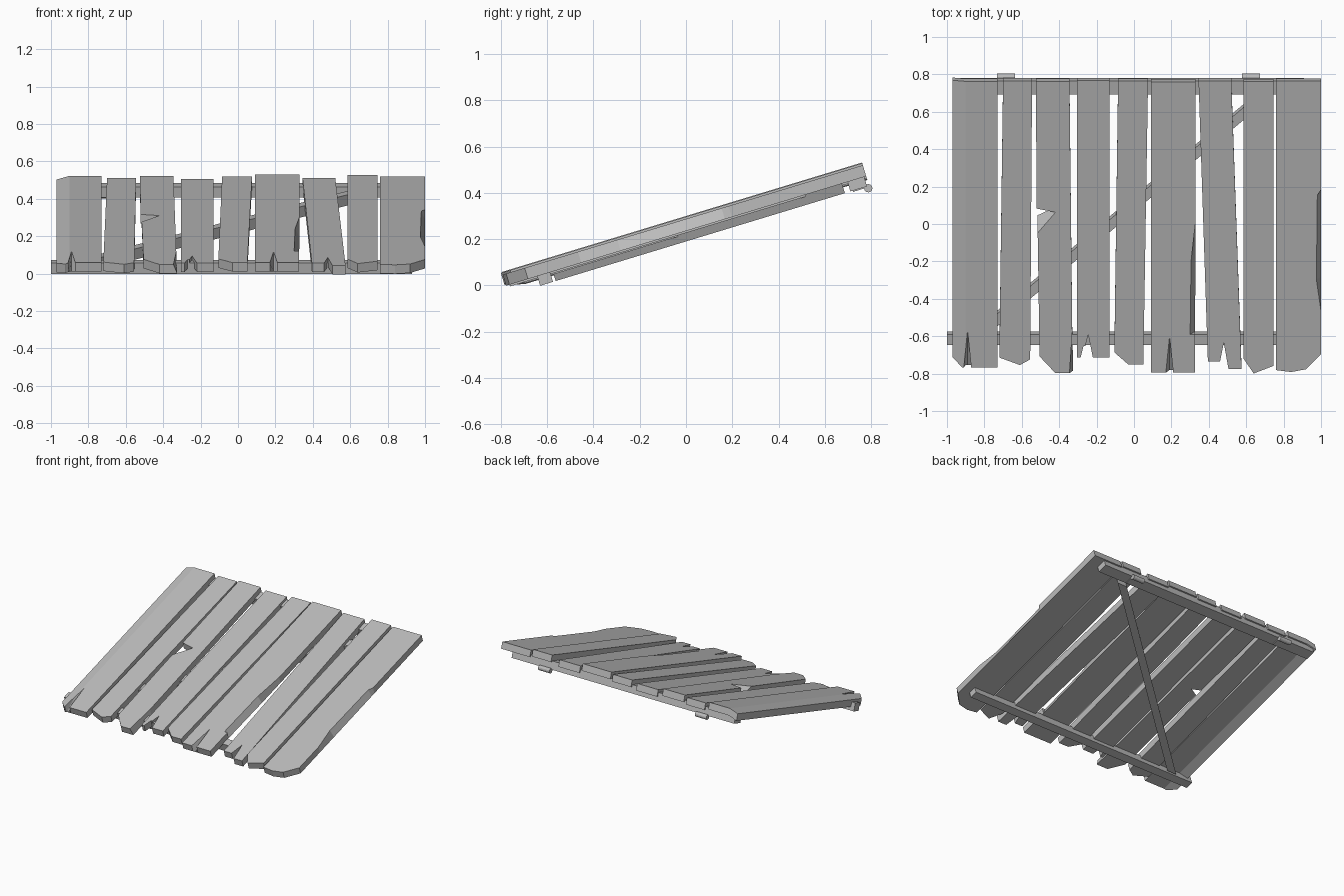
import bpy
import bmesh
import math
from mathutils import Matrix, Vector

if "Cube" in bpy.data.objects:
    bpy.data.objects.remove(bpy.data.objects["Cube"], do_unlink=True)

SLOPE = math.radians(16.9)
TILT = Matrix.Translation((0, 0, 0.3)) @ Matrix.Rotation(SLOPE, 4, "X")
PLANK_THICKNESS = 0.05
BACK_EDGE = 0.76
BEAM_TOP, BEAM_BOTTOM = -0.045, -0.105

wood = bpy.data.materials.new("weathered grey")
wood.use_nodes = True
grey = (0.5, 0.5, 0.5, 1)
wood.diffuse_color = grey
wood.node_tree.nodes["Principled BSDF"].inputs["Base Color"].default_value = grey


def finish(name, bm):
    """Turn a mesh built flat into a tilted, flat shaded object."""
    bmesh.ops.recalc_face_normals(bm, faces=bm.faces)
    mesh = bpy.data.meshes.new(name)
    bm.to_mesh(mesh)
    bm.free()
    mesh.materials.append(wood)
    part = bpy.data.objects.new(name, mesh)
    part.matrix_world = TILT
    bpy.context.collection.objects.link(part)
    return part


def loft(upper, lower, top, bottom):
    """Solid between an upper and a lower outline of equal length."""
    bm = bmesh.new()
    above = [bm.verts.new((x, y, top)) for x, y in upper]
    below = [bm.verts.new((x, y, bottom)) for x, y in lower]
    bm.faces.new(above)
    bm.faces.new(below)
    for i in range(len(above)):
        j = (i + 1) % len(above)
        bm.faces.new((above[i], above[j], below[j], below[i]))
    bmesh.ops.remove_doubles(bm, verts=bm.verts, dist=0.0005)
    return bm


def plank(name, left, right, drop, edge, curl_at=None):
    """Board from its two back corners and its worn edge, left to right.
    Edge points with four values give the underside its own position."""
    points = [(left, BACK_EDGE)] + edge + [(right, BACK_EDGE)]
    stretch = 1 / math.cos(SLOPE)
    upper = [(p[0], p[1] * stretch) for p in points]
    lower = [(p[-2], p[-1] * stretch) for p in points]
    bm = loft(upper, lower, -drop, -drop - PLANK_THICKNESS)
    if curl_at is not None:
        bmesh.ops.triangulate(bm, faces=[f for f in bm.faces if len(f.verts) > 4])
        bmesh.ops.bisect_plane(bm, geom=bm.verts[:] + bm.edges[:] + bm.faces[:],
                               plane_co=(curl_at, 0, 0), plane_no=(1, 0, 0))
        for v in bm.verts:
            v.co.z -= max(0, curl_at - v.co.x) * 0.3
    return finish(name, bm)


def timber(name, start, end, half_width=None):
    """Rail between opposite corners, or a slanting brace when half_width is set."""
    (x0, y0), (x1, y1) = start, end
    if half_width is None:
        outline = [(x0, y0), (x1, y0), (x1, y1), (x0, y1)]
    else:
        w = half_width
        outline = [(x0 - w, y0), (x0 + w, y0), (x1 + w, y1), (x1 - w, y1)]
    return finish(name, loft(outline, outline, BEAM_TOP, BEAM_BOTTOM))


# Boards, from the right side to the left, with broken front ends
plank("plank_curled", -.97, -.73, .008,
      [(-.97, -.72), (-.92, -.77), (-.91, -.77), (-.89, -.57, -.89, -.77),
       (-.87, -.77), (-.73, -.77)], curl_at=-.9)
plank("plank_pointed", -.7, -.545, .02,
      [(-.72, -.72), (-.61, -.76), (-.555, -.73)])
plank("plank_split_side", -.525, -.345, .008,
      [(-.52, .08), (-.42, .06, -.45, .06), (-.515, -.05, -.515, .03),
       (-.505, -.71), (-.42, -.8), (-.345, -.8, -.325, -.8), (-.33, -.58)])
plank("plank_jagged", -.305, -.13, .025,
      [(-.305, -.72), (-.285, -.72), (-.27, -.66), (-.26, -.66),
       (-.245, -.6), (-.22, -.72), (-.13, -.72)])
plank("plank_cut_corner", -.085, .075, .012,
      [(-.105, -.69), (-.03, -.755), (.05, -.755)])
plank("plank_chipped", .09, .33, 0,
      [(.09, -.795), (.17, -.795), (.19, -.6, .19, -.795), (.21, -.795),
       (.325, -.795), (.325, -.59), (.3, -.59, .325, -.59),
       (.305, -.2, .33, -.2), (.33, .02)])
plank("plank_leaning", .345, .52, .02,
      [(.395, -.74), (.46, -.74), (.48, -.64), (.505, -.78), (.575, -.78)])
plank("plank_slanted_end", .585, .745, .003,
      [(.585, -.72), (.64, -.8), (.745, -.76)])
plank("plank_rounded", .76, 1, .012,
      [(.76, -.785), (.84, -.795), (.92, -.78), (1, -.7), (1, -.47),
       (.975, -.3, 1, -.3), (.98, .15, 1, .15), (1, .18)])

# Supporting frame under the boards
timber("front_rail", (-1, -.69), (.93, -.632))
timber("back_rail", (-.95, .71), (.91, .785))
timber("diagonal_brace", (-.81, -.62), (.68, .685), half_width=.04)

# Hinges: a barrel on the back edge with a leaf under the rail
for side, x in (("right", -.685), ("left", .625)):
    bm = bmesh.new()
    barrel = Vector((x, .787, .42))
    turn = Matrix.Rotation(math.pi / 2, 4, "Y")
    bmesh.ops.create_cone(bm, cap_ends=True, segments=12, radius1=.018, radius2=.018,
                          depth=.095, matrix=TILT.inverted() @ Matrix.Translation(barrel) @ turn)
    leaf = Matrix.Translation((x, .755, BEAM_BOTTOM)) @ Matrix.Diagonal((.09, .07, .01, 1))
    bmesh.ops.create_cube(bm, size=1, matrix=leaf)
    finish(side + "_hinge", bm)
